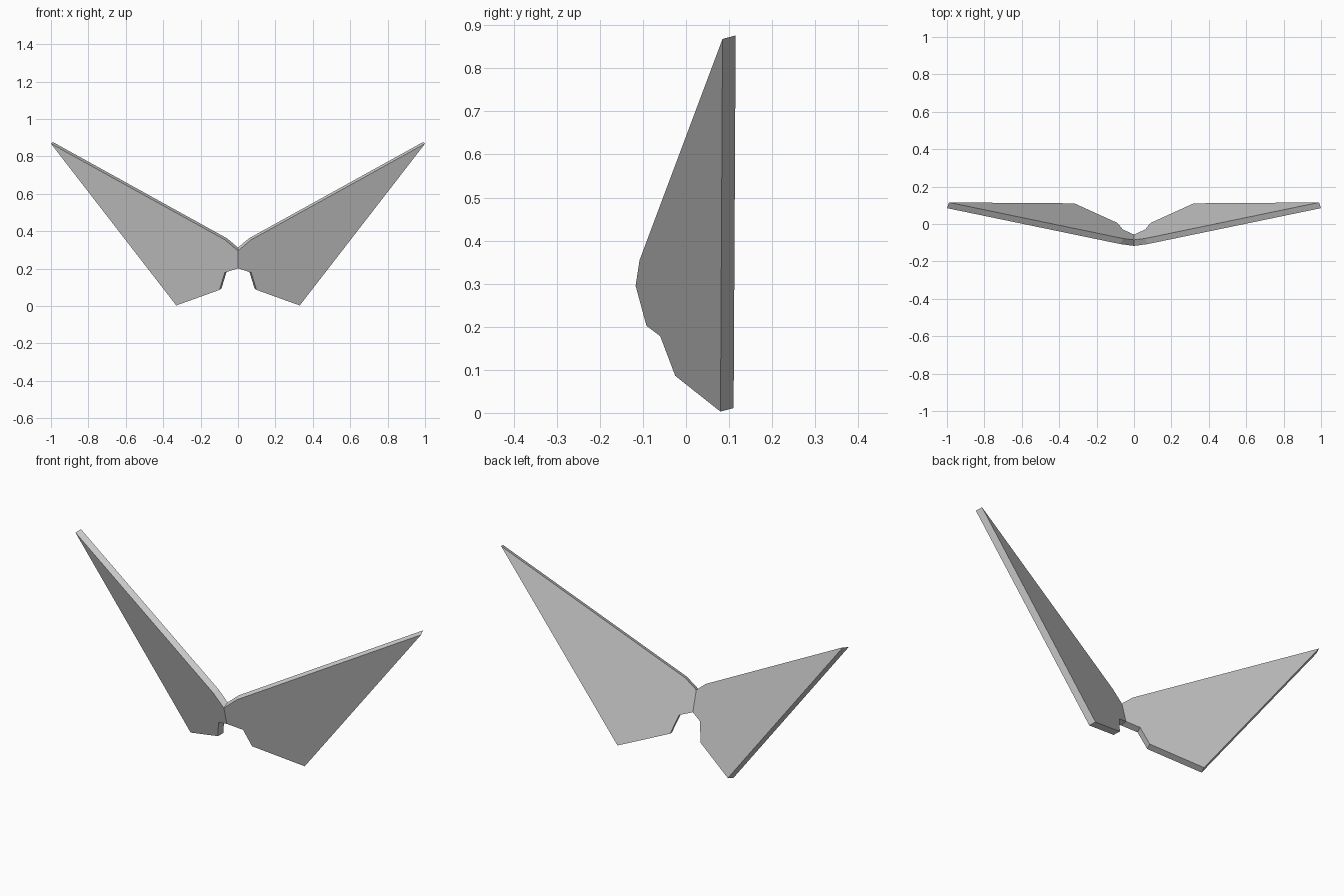
import bpy, bmesh
from mathutils import Vector

cube = bpy.data.objects.get("Cube")
if cube:
    bpy.data.objects.remove(cube, do_unlink=True)

# Plain grey
grey = bpy.data.materials.new("plain_grey")
grey.use_nodes = True
color = (0.6, 0.6, 0.6, 1)
grey.diffuse_color = color
grey.node_tree.nodes["Principled BSDF"].inputs["Base Color"].default_value = color

# Front outline of the left wing (x, z), from the middle out to the tip and back
outline = [(0, 0.295), (0.07, 0.354), (1.0, 0.868), (0.33, 0.003),
           (0.099, 0.086), (0.071, 0.178), (0, 0.202)]


def wing_y(x, z):
    """Depth of the tilted wing plane."""
    return -0.037 + 0.357 * x - 0.271 * z


# Tilted plate, thickened backwards along its normal
bm = bmesh.new()
front = bm.faces.new([bm.verts.new((x, wing_y(x, z), z)) for x, z in outline])
back_offset = Vector((-0.357, 1, 0.271)) * 0.0305
back = bmesh.ops.extrude_face_region(bm, geom=[front], use_keep_orig=True)
bmesh.ops.translate(bm, vec=back_offset,
                    verts=[v for v in back["geom"] if isinstance(v, bmesh.types.BMVert)])

# Trim at the middle so that both wings meet in a clean seam
bmesh.ops.bisect_plane(bm, geom=bm.verts[:] + bm.edges[:] + bm.faces[:], dist=0.0001,
                       plane_co=(0, 0, 0), plane_no=(1, 0, 0), clear_inner=True)
seam = [f for f in bm.faces if all(abs(v.co.x) < 0.001 for v in f.verts)]
bmesh.ops.delete(bm, geom=seam, context="FACES")
bmesh.ops.recalc_face_normals(bm, faces=bm.faces[:])

mesh = bpy.data.meshes.new("wings")
bm.to_mesh(mesh)
bm.free()
mesh.materials.append(grey)
wings = bpy.data.objects.new("wings", mesh)
bpy.context.collection.objects.link(wings)

# Right wing
mirror = wings.modifiers.new("right_wing", "MIRROR")
mirror.use_clip = True
mirror.merge_threshold = 0.001
